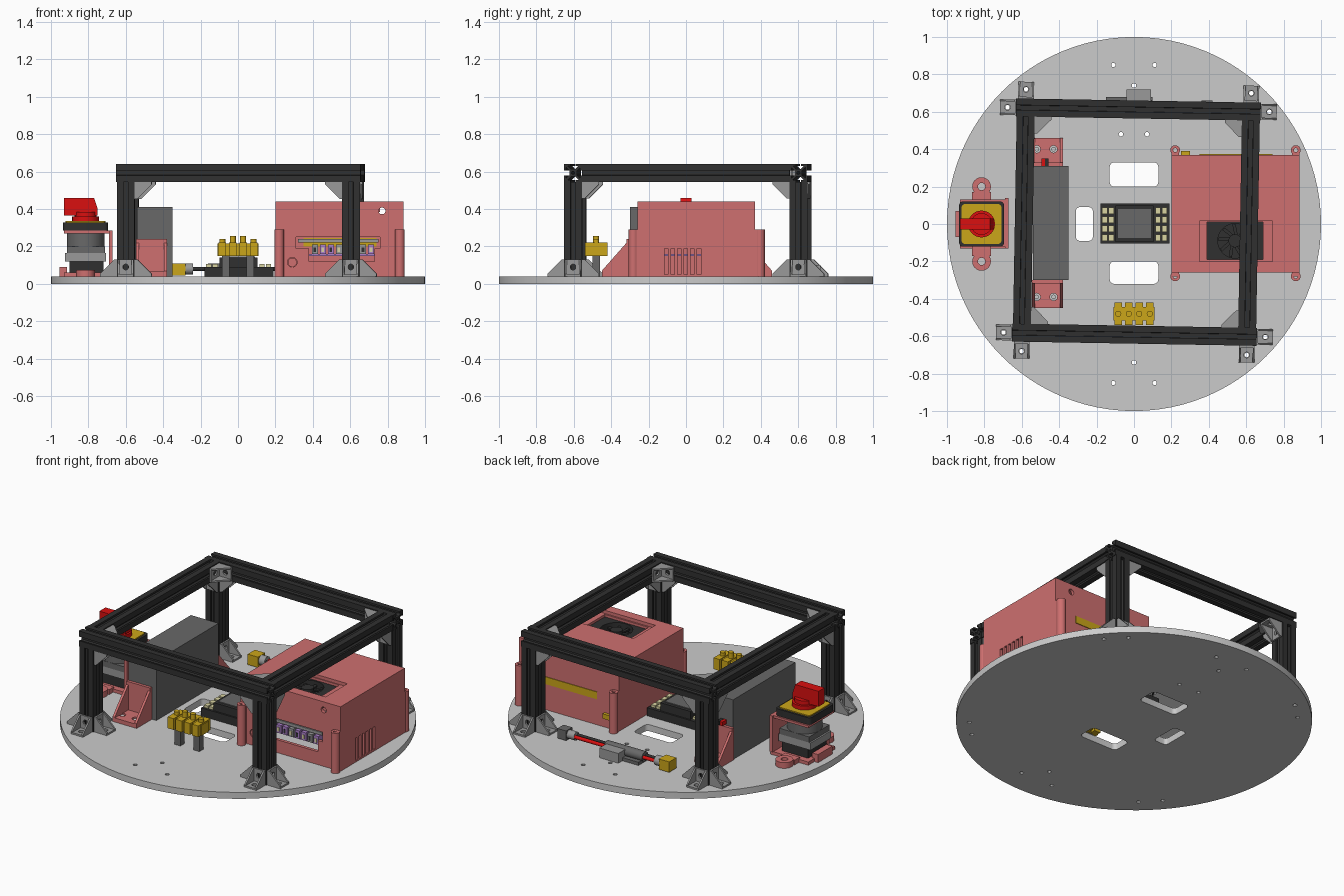
import bpy, bmesh
from math import sin, cos, pi, radians
from mathutils import Matrix, Vector

cube = bpy.data.objects.get("Cube")
if cube:
    bpy.data.objects.remove(cube, do_unlink=True)
scene = bpy.context.scene


def material(name, r, g, b):
    m = bpy.data.materials.new(name)
    m.use_nodes = True
    m.diffuse_color = (r, g, b, 1)
    m.node_tree.nodes["Principled BSDF"].inputs["Base Color"].default_value = (r, g, b, 1)
    return m


plate_grey = material("plate grey", .6, .6, .6)
pink = material("salmon pink", .62, .16, .16)
black = material("frame black", .03, .03, .03)
dark_grey = material("battery grey", .14, .14, .14)
mid_grey = material("bracket grey", .32, .32, .32)
yellow = material("yellow", .6, .38, .01)
red = material("red", .7, .005, .005)
cream = material("cream", .7, .66, .36)
purple = material("purple", .42, .22, .6)


# ---- 2D outlines ----
def circ(x, y, r, n=24):
    return [(x + r * cos(2 * pi * i / n), y + r * sin(2 * pi * i / n)) for i in range(n)]


def rect(x0, x1, y0, y1, r=0):
    if not r:
        return [(x0, y0), (x1, y0), (x1, y1), (x0, y1)]
    centres = [(x1 - r, y1 - r), (x0 + r, y1 - r), (x0 + r, y0 + r), (x1 - r, y0 + r)]
    return [(cx + r * cos((q + i / 5) * pi / 2), cy + r * sin((q + i / 5) * pi / 2))
            for q, (cx, cy) in enumerate(centres) for i in range(6)]


# ---- solids: outlines (the first is the edge, the rest holes) extruded along an axis ----
def prism(name, mat, loops, axis, a, b, place=None):
    curve = bpy.data.curves.new(name, 'CURVE')
    curve.dimensions, curve.fill_mode, curve.extrude = '2D', 'BOTH', (b - a) / 2
    for loop in loops:
        s = curve.splines.new('POLY')
        s.points.add(len(loop) - 1)
        for p, (u, v) in zip(s.points, loop):
            p.co = (u, v, 0, 1)
        s.use_cyclic_u = True
    tmp = bpy.data.objects.new(name, curve)
    scene.collection.objects.link(tmp)
    dg = bpy.context.evaluated_depsgraph_get()
    mesh = bpy.data.meshes.new_from_object(tmp.evaluated_get(dg))
    bpy.data.objects.remove(tmp, do_unlink=True)
    bpy.data.curves.remove(curve)
    bm = bmesh.new()
    bm.from_mesh(mesh)
    bmesh.ops.remove_doubles(bm, verts=bm.verts, dist=1e-5)
    for vert in bm.verts:
        u, v, w = vert.co
        w += (a + b) / 2
        vert.co = {'x': (w, u, v), 'y': (u, w, v), 'z': (u, v, w)}[axis]
    bmesh.ops.recalc_face_normals(bm, faces=bm.faces)
    bm.to_mesh(mesh)
    bm.free()
    mesh.materials.clear()
    mesh.materials.append(mat)
    return instance(name, mesh, place)


def instance(name, mesh, place=None):
    ob = bpy.data.objects.new(name, mesh)
    scene.collection.objects.link(ob)
    if place:
        ob.matrix_world = place
    return ob


def box(name, mat, x0, x1, y0, y1, z0, z1):
    return prism(name, mat, [rect(x0, x1, y0, y1)], 'z', z0, z1)


def cyl(name, mat, x, y, r, z0, z1):
    return prism(name, mat, [circ(x, y, r)], 'z', z0, z1)


def join(name, objs):
    bm = bmesh.new()
    mat = objs[0].data.materials[0]
    for ob in objs:
        bm.from_mesh(ob.data)
        bpy.data.objects.remove(ob, do_unlink=True)
    mesh = bpy.data.meshes.new(name)
    bm.to_mesh(mesh)
    bm.free()
    mesh.materials.append(mat)
    return mesh


def turn(quarter, axis='Z'):
    return Matrix.Rotation(quarter * pi / 2, 4, axis)


def move(x, y, z):
    return Matrix.Translation((x, y, z))


# ---- frame placement, slightly turned ----
FRAME = move(.013, .01, 0) @ Matrix.Rotation(radians(-1), 4, 'Z')
H, S, TOP = .602, .048, .593

# ---- round base plate with windows and bolt holes ----
holes = [rect(-.13, .13, .2, .33, .025), rect(-.13, .13, -.32, -.2, .025), rect(-.31, -.22, -.09, .09, .02)]
spots = [(sx * .11, sy * .85) for sx in (-1, 1) for sy in (-1, 1)]
spots += [(0, .74), (0, -.74), (-.07, .48), (.07, .48)]
for k in range(4):
    for u, v in ((.7, H), (H, .7)):
        p = FRAME @ turn(k) @ Vector((u, v, 0))
        spots.append((p.x, p.y))
holes += [circ(x, y, .012, 10) for x, y in spots]
prism("base_plate", plate_grey, [circ(0, 0, 1, 96)] + holes, 'z', 0, .04)

# ---- slotted frame bars ----
side = [(S, -S), (S, -.013), (.037, -.013), (.037, -.028), (.02, -.012),
        (.02, .012), (.037, .028), (.037, .013), (S, .013)]
slot = []
for k in range(4):
    c, s = round(cos(k * pi / 2)), round(sin(k * pi / 2))
    slot += [(c * x - s * y, s * x + c * y) for x, y in side]
bar = [slot, circ(0, 0, .008, 12)]
for sgn, fb, lr in ((-1, "front", "right"), (1, "back", "left")):
    prism(fb + "_beam", black, bar, 'x', -H - .052, H + .052, FRAME @ move(0, sgn * H, TOP))
    prism(lr + "_beam", black, bar, 'y', S - H, H - S, FRAME @ move(sgn * H, 0, TOP))
    for sy in (-1, 1):
        prism(lr + "_post", black, bar, 'z', .04, TOP - S, FRAME @ move(sgn * H, sy * H, 0))

# ---- corner brackets ----
L, W, T = .09, .042, .01
tri = [(0, 0), (L, 0), (L, .014), (.014, L), (0, L)]
foot = [rect(0, L, -W, W), rect(.035, .065, -.014, .014, .012)]
wall = [rect(-W, W, 0, L), rect(-.014, .014, .035, .065, .012)]
bracket = join("corner_bracket", [
    prism("cheek", mid_grey, [tri], 'y', -W, -W + T), prism("cheek", mid_grey, [tri], 'y', W - T, W),
    prism("foot", mid_grey, foot, 'z', 0, T), prism("wall", mid_grey, wall, 'x', 0, T)])
for k in range(4):
    corner = FRAME @ turn(k)
    post = corner @ move(-H, H, 0)
    for j in range(4):
        instance("foot_bracket", bracket, post @ turn(j) @ move(S, 0, .04))
    for j in (0, -1):
        instance("upper_bracket", bracket, post @ turn(j) @ move(S, 0, TOP - S) @ turn(2, 'X'))
    instance("beam_bracket", bracket, corner @ move(S - H, H - S, TOP) @ turn(1, 'X'))

# ---- electronics housing ----
X0, X1, Y0, Y1, Z0, Z1, t = .2, .885, -.26, .37, .04, .44, .02
port = [(.38, .12), (.73, .12), (.73, .19), (.76, .19), (.76, .25), (.31, .25), (.31, .19), (.38, .19)]
peep = circ(.77, .39, .018)
prism("housing_front", pink, [rect(X0, X1, Z0, Z1), port, peep, circ(.29, .115, .026)], 'y', Y0, Y0 + t)
prism("housing_back", pink, [rect(X0, X1, Z0, Z1), peep, rect(.35, .74, .2, .245)], 'y', Y1 - t, Y1)
box("housing_inner_side", pink, X0, X0 + t, Y0 + t, Y1 - t, Z0, Z1)
vents = [rect(-.115 + .035 * i, -.096 + .035 * i, .05, .19) for i in range(6)]
prism("housing_vented_side", pink, [rect(Y0 + t, Y1 - t, Z0, Z1)] + vents, 'x', X1 - t, X1)
well = rect(.35, .74, -.2, .015)
prism("housing_lid", pink, [rect(X0 + t, X1 - t, Y0 + t, Y1 - t), well], 'z', Z1 - t, Z1)
prism("fan_well", pink, [rect(.33, .76, -.22, .035), rect(.39, .69, -.19, .01)], 'z', .385, .42)
for x in (.22, .865):
    for y in (-.28, .395):
        prism("housing_lug", pink, [circ(x, y, .026), circ(x, y, .011, 12)], 'z', Z0, .29)
        box("lug_web", pink, x - .02, x + .02, min(y, Y1), max(y + .01, Y0) if y < 0 else y - .012, Z0, .29)
box("back_strip", yellow, .35, .74, Y1 - t, Y1 + .004, .2, .245)
box("back_plug", yellow, .25, .3, Y1, Y1 + .02, .1, .13)
cyl("front_button", pink, .29, Y0 + .01, .001, .1, .13)
prism("front_plug", pink, [circ(.29, .115, .024)], 'y', Y0 + .004, Y0 + t)

# ---- fan ----
fx, fy = .54, -.09
prism("fan_frame", black, [rect(.39, .69, -.19, .01), circ(fx, fy, .092, 32)], 'z', .36, .405)
box("fan_backing", black, .39, .69, -.19, .01, .34, .355)
cyl("fan_hub", black, fx, fy, .035, .355, .405)
blade = [(.03, -.01), (.088, .012), (.085, .03), (.03, .008)]
for i in range(9):
    prism("fan_blade", black, [blade], 'z', .375, .385,
          move(fx, fy, 0) @ Matrix.Rotation(i * 2 * pi / 9, 4, 'Z'))

# ---- circuit board seen in the port ----
box("circuit_board", purple, .33, .75, -.235, .1, .15, .16)
box("board_rail", mid_grey, .32, .75, -.25, -.22, .222, .24)
for i in range(8):
    x = .395 + .043 * i
    box("board_socket", purple if i % 3 else mid_grey, x, x + .032, -.252, -.2, .16, .21)
    box("socket_pin", cream if i % 2 else black, x + .008, x + .022, -.255, -.252, .17, .195)

# ---- battery and its end brackets ----
box("battery", dark_grey, -.54, -.35, -.3, .31, .04, .41)
for sgn, edge in ((-1, .3), (1, .31)):
    y0, y1 = sorted((sgn * edge, sgn * (edge + .15)))
    bolts = [circ(x, sgn * (edge + .09), .02, 12) for x in (-.52, -.43)]
    prism("battery_foot", pink, [rect(-.545, -.38, y0, y1)] + bolts, 'z', .04, .065)
    for x, y in ((-.52, edge + .09), (-.43, edge + .09)):
        cyl("battery_bolt", plate_grey, x, sgn * y, .012, .04, .06)
    inner = sorted((sgn * edge, sgn * (edge + .018)))
    box("battery_stop", pink, -.545, -.38, *inner, .04, .24)
    cheek = [(sgn * edge, .05), (sgn * (edge + .15), .05), (sgn * (edge + .15), .07), (sgn * edge, .24)]
    for x in (-.545, -.395):
        prism("battery_cheek", pink, [cheek], 'x', x, x + .015)
for x, m in ((-.495, red), (-.475, black)):
    box("battery_lead", m, x, x + .018, .31, .35, .25, .275)

# ---- rotary main switch ----
sx = -.815
for y in (-.2, .2):
    prism("switch_ear", pink, [circ(sx, y, .05), circ(sx, y, .02, 12)], 'z', .04, .075)
    box("switch_ear_web", pink, sx - .05, sx + .05, *sorted((y * .85, y * .6)), .04, .07)
box("switch_base", pink, -.93, -.67, -.13, .13, .04, .06)
box("switch_outer_lip", pink, -.955, -.915, -.07, .07, .04, .09)
box("switch_wall", pink, -.69, -.67, -.13, .14, .06, .285)
box("switch_shelf", pink, -.93, -.69, -.12, .13, .27, .285)
box("switch_terminals", black, -.9, -.72, -.09, .09, .06, .12)
box("switch_contacts", mid_grey, -.925, -.705, -.1, .1, .12, .165)
box("switch_block", dark_grey, -.915, -.71, -.1, .1, .165, .2)
cyl("switch_body", dark_grey, sx, 0, .1, .2, .27)
prism("switch_bezel", black, [rect(-.935, -.695, -.12, .12, .02)], 'z', .285, .328)
prism("switch_face", yellow, [rect(-.922, -.708, -.107, .107, .02)], 'z', .328, .335)
cyl("switch_dial", red, sx, 0, .072, .335, .36)
cyl("switch_dial_top", red, sx, 0, .058, .36, .385)
grip = [(-.93, .365), (-.75, .365), (-.75, .4), (-.77, .46), (-.93, .46)]
prism("switch_grip", red, [grip], 'y', -.03, .03)

# ---- yellow terminal block on legs ----
box("terminal_body", yellow, -.11, .11, -.515, -.445, .15, .215)
for i in range(4):
    x = -.084 + .056 * i
    box("terminal_finger", yellow, x - .021, x + .021, -.54, -.42, .15, .22)
    cyl("terminal_peg", yellow, x, -.48, .016, .215, .255 if i in (1, 2) else .24)
for x in (-.065, .065):
    box("terminal_leg", dark_grey, x - .02, x + .02, -.5, -.46, .04, .15)

# ---- motor controller ----
box("controller_base", black, -.18, .19, -.105, .11, .04, .09)
box("controller_core", black, -.1, .105, -.095, .1, .09, .14)
box("controller_cover", dark_grey, -.085, .09, -.075, .08, .14, .145)
for x in (-.17, -.135, .115, .15):
    for i in range(4):
        y = -.09 + .048 * i
        box("controller_terminal", cream, x, x + .027, y, y + .035, .09, .105)

# ---- fused cable along the back ----
cable_y = .63


def lead(name, mat, x0, x1, r, dy=0):
    prism(name, mat, [circ(cable_y + dy, .08, r, 16)], 'x', x0, x1)


box("cable_plug", yellow, -.35, -.28, cable_y - .035, cable_y + .035, .045, .11)
box("far_plug", dark_grey, .36, .42, cable_y - .03, cable_y + .03, .05, .11)
lead("plug_boot", mid_grey, -.28, -.24, .03)
lead("far_boot", mid_grey, .31, .36, .026)
for dy, m in ((-.014, black), (.014, red)):
    lead("cable_wire", m, -.24, .31, .011, dy)
lead("fuse_holder", dark_grey, -.16, .1, .03)
box("fuse_tray", dark_grey, -.15, .1, .6, .68, .04, .06)
box("fuse_clip", mid_grey, -.04, .09, .64, .72, .04, .1)

# ---- soft shading on the round parts ----
for ob in scene.objects:
    ob.select_set(ob.type == 'MESH')
    if ob.type == 'MESH':
        bpy.context.view_layer.objects.active = ob
bpy.ops.object.shade_smooth_by_angle(angle=radians(25))
bpy.ops.object.select_all(action='DESELECT')
